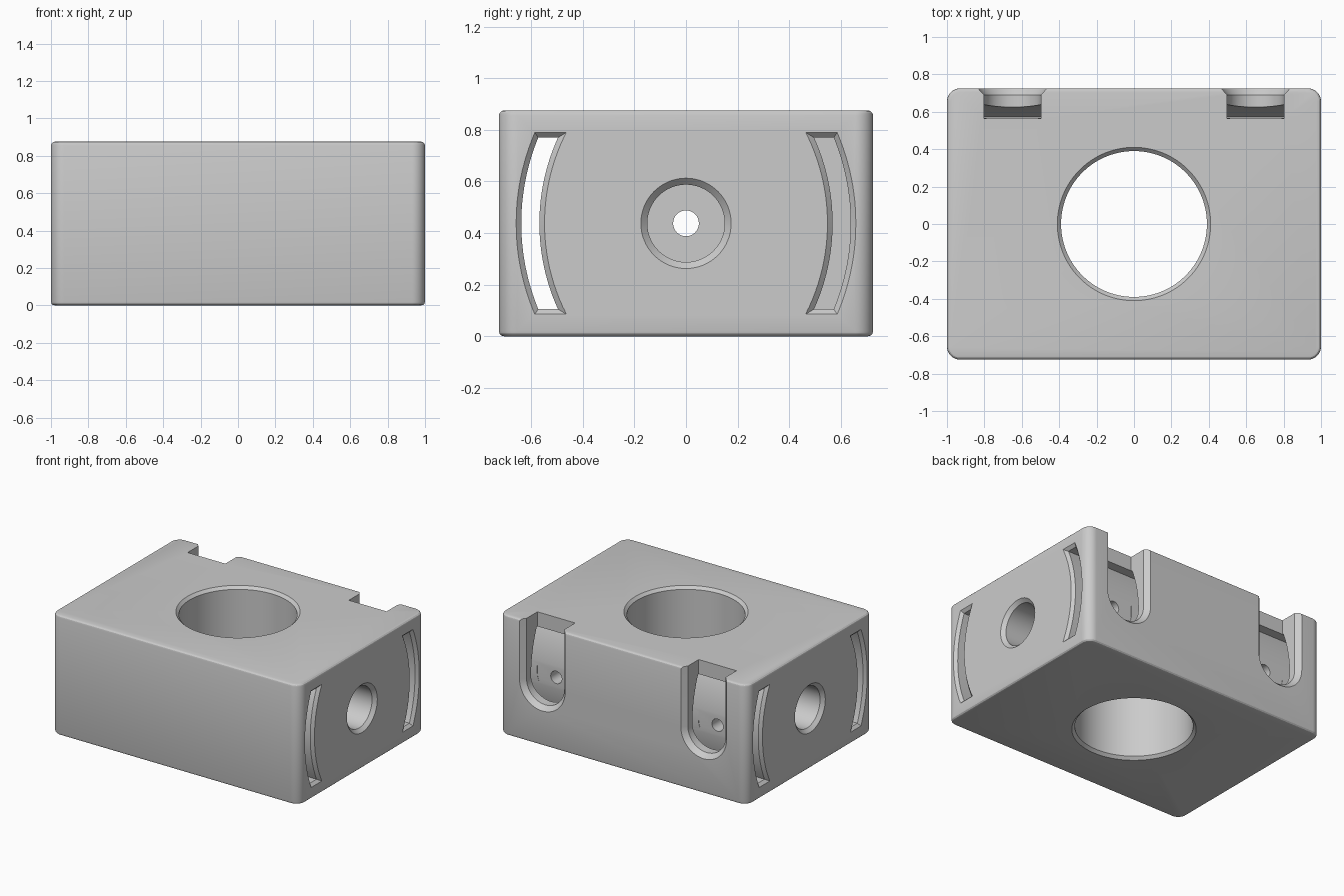
import bpy, bmesh
from math import sin, cos, pi, sqrt

cube = bpy.data.objects.get("Cube")
if cube:
    bpy.data.objects.remove(cube, do_unlink=True)

HX, HY, H = 1.0, 0.725, 0.875
MID = H / 2

grey = bpy.data.materials.new("plain grey")
grey.use_nodes = True
grey.diffuse_color = (0.6, 0.6, 0.6, 1)
grey.node_tree.nodes["Principled BSDF"].inputs["Base Color"].default_value = (0.6, 0.6, 0.6, 1)


def loft(name, rings):
    """Skin a closed solid through equal-length rings of points."""
    bm = bmesh.new()
    loops = [[bm.verts.new(p) for p in ring] for ring in rings]
    n = len(loops[0])
    for a, b in zip(loops, loops[1:]):
        for i in range(n):
            j = (i + 1) % n
            bm.faces.new((a[i], a[j], b[j], b[i]))
    bm.faces.new(loops[0])
    bm.faces.new(loops[-1])
    bmesh.ops.recalc_face_normals(bm, faces=bm.faces)
    mesh = bpy.data.meshes.new(name)
    bm.to_mesh(mesh)
    bm.free()
    mesh.materials.append(grey)
    obj = bpy.data.objects.new(name, mesh)
    bpy.context.collection.objects.link(obj)
    return obj


def turned(name, axis, centre, profile, segments=64):
    """Round solid along an axis, from (position, radius) pairs."""
    a, b = centre
    rings = []
    for t, r in profile:
        pts = [(a + r * cos(2 * pi * i / segments), b + r * sin(2 * pi * i / segments))
               for i in range(segments)]
        rings.append([{"x": (t, u, v), "y": (u, t, v), "z": (u, v, t)}[axis] for u, v in pts])
    return loft(name, rings)


def rounded_rect(inset, z, radius=0.07, steps=10):
    pts = []
    r = radius - inset
    for k, (sx, sy) in enumerate(((1, 1), (-1, 1), (-1, -1), (1, -1))):
        for i in range(steps + 1):
            a = (k + i / steps) * pi / 2
            pts.append((sx * (HX - radius) + r * cos(a), sy * (HY - radius) + r * sin(a), z))
    return pts


def arc_slot(x, grow, side, steps=24):
    """Bowed slot section, flat at its ends, bulging towards the given y side."""
    half = 0.332 + grow
    zs = [half * (2 * i / steps - 1) for i in range(steps + 1)]

    def bow(radius, z):
        return side * (sqrt(radius ** 2 - z ** 2) - 0.235)

    outer = [(x, bow(0.873 + grow, z), MID + z) for z in zs]
    inner = [(x, bow(0.803 - grow, z), MID + z) for z in reversed(zs)]
    return outer + inner


def u_section(cx, y, r, steps=24):
    pts = [(cx + r * cos(pi + pi * i / steps), y, MID + r * sin(pi + pi * i / steps))
           for i in range(steps + 1)]
    return pts + [(cx + r, y, H + 0.1), (cx - r, y, H + 0.1)]


# Block with rounded corners and a small fillet at top and bottom
fillet = [(0.02 * (1 - sin(a)), 0.02 * (1 - cos(a))) for a in (0, pi / 6, pi / 3, pi / 2)]
levels = [(i, z) for i, z in fillet] + [(i, H - z) for i, z in reversed(fillet)]
block = loft("block", [rounded_rect(i, z) for i, z in levels])

# Central bore with a chamfer at both mouths
cutters = [turned("bore_cutter", "z", (0, 0),
                  [(-0.02, 0.43), (0.02, 0.39), (H - 0.02, 0.39), (H + 0.02, 0.43)], 96)]

# Narrow cross hole from side to side
cutters.append(turned("cross_hole_cutter", "x", (0, MID), [(-0.9, 0.05), (0.9, 0.05)], 32))

# Front slot running through the whole block
cutters.append(loft("front_slot_cutter", [arc_slot(x, g, -1) for x, g in
                    ((-1.02, 0.04), (-0.98, 0), (0.98, 0), (1.02, 0.04))]))

for s in (-1, 1):
    # Side counterbore
    cutters.append(turned("side_bore_cutter", "x", (0, MID),
                          [(s * 0.6, 0.15), (s * 0.975, 0.15), (s * 1.025, 0.2)]))
    # Blind rear slot
    cutters.append(loft("rear_slot_cutter", [arc_slot(s * x, g, 1) for x, g in
                        ((0.4, 0), (0.98, 0), (1.02, 0.04))]))
    # Rear pocket, open at the top, with a flared mouth
    cutters.append(loft("rear_pocket_cutter", [u_section(s * 0.65, y, r) for y, r in
                        ((0.565, 0.152), (0.69, 0.152), (0.745, 0.202))]))
    # Screw hole in the pocket floor
    cutters.append(turned("screw_hole_cutter", "y", (s * 0.65, MID),
                          [(0.3, 0.045), (0.6, 0.045)], 32))

# Cut every opening, then discard the cutters
bpy.ops.object.select_all(action="DESELECT")
bpy.context.view_layer.objects.active = block
block.select_set(True)
for cutter in cutters:
    cutter.hide_render = True
    mod = block.modifiers.new(cutter.name, "BOOLEAN")
    mod.operation = "DIFFERENCE"
    mod.solver = "EXACT"
    mod.object = cutter
    bpy.ops.object.modifier_apply(modifier=mod.name)
    bpy.data.objects.remove(cutter, do_unlink=True)

bpy.ops.object.shade_smooth_by_angle(angle=pi / 9)
